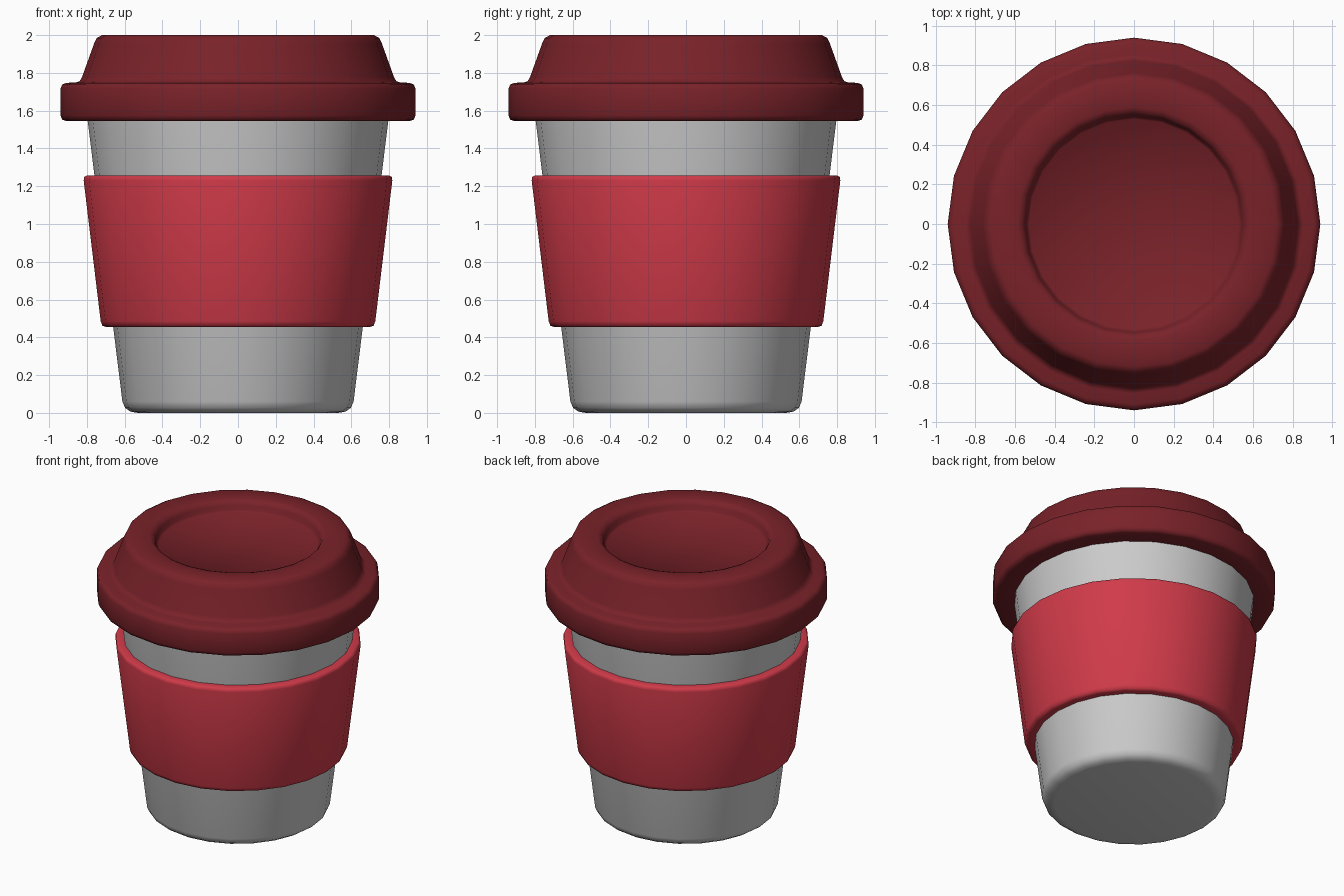
import bpy, bmesh, math

if "Cube" in bpy.data.objects:
    bpy.data.objects.remove(bpy.data.objects["Cube"])

SIDES = 24


def lathe(name, profile, color=None, closed=False):
    """Spin an (r, z) profile around z; points with r = 0 become poles."""
    bm = bmesh.new()
    rings = []
    for r, z in profile:
        if r == 0:
            rings.append([bm.verts.new((0, 0, z))] * SIDES)
        else:
            rings.append([bm.verts.new((r * math.cos(2 * math.pi * i / SIDES),
                                        r * math.sin(2 * math.pi * i / SIDES), z))
                          for i in range(SIDES)])
    pairs = list(zip(rings, rings[1:]))
    if closed:
        pairs.append((rings[-1], rings[0]))
    for a, b in pairs:
        for i in range(SIDES):
            j = (i + 1) % SIDES
            quad = list(dict.fromkeys((a[i], a[j], b[j], b[i])))
            bm.faces.new(quad)
    bmesh.ops.recalc_face_normals(bm, faces=bm.faces[:])
    mesh = bpy.data.meshes.new(name)
    bm.to_mesh(mesh)
    bm.free()
    obj = bpy.data.objects.new(name, mesh)
    bpy.context.collection.objects.link(obj)
    if color:
        mat = bpy.data.materials.new(name + "_colour")
        mat.diffuse_color = (*color, 1)
        mat.use_nodes = True
        mat.node_tree.nodes["Principled BSDF"].inputs["Base Color"].default_value = mat.diffuse_color
        mesh.materials.append(mat)
    bpy.ops.object.select_all(action='DESELECT')
    obj.select_set(True)
    bpy.context.view_layer.objects.active = obj
    bpy.ops.object.shade_smooth_by_angle(angle=math.radians(80))
    return obj


# Tapered cup body with a rounded foot, closed under the lid
lathe("cup_body", [(0, 0), (0.53, 0), (0.57, 0.007), (0.598, 0.027), (0.612, 0.06),
                   (0.80, 1.58), (0, 1.58)])

# Grip sleeve around the middle
lathe("sleeve", [(0.66, 0.455), (0.70, 0.455), (0.718, 0.462), (0.727, 0.485),
                 (0.817, 1.23), (0.814, 1.25), (0.80, 1.257), (0.755, 1.257)],
      (0.63, 0.043, 0.067), closed=True)

# Lid with overhanging rim, sloped dome and recessed top
lathe("lid", [(0, 1.545), (0.78, 1.545), (0.91, 1.545), (0.931, 1.553), (0.94, 1.575),
              (0.94, 1.715), (0.931, 1.738), (0.91, 1.747),
              (0.855, 1.75), (0.838, 1.756), (0.825, 1.78),
              (0.762, 1.955), (0.748, 1.985), (0.72, 2.0),
              (0.59, 2.0), (0.565, 1.99), (0.55, 1.965),
              (0.543, 1.935), (0.53, 1.92), (0, 1.92)],
      (0.19, 0.016, 0.022))
